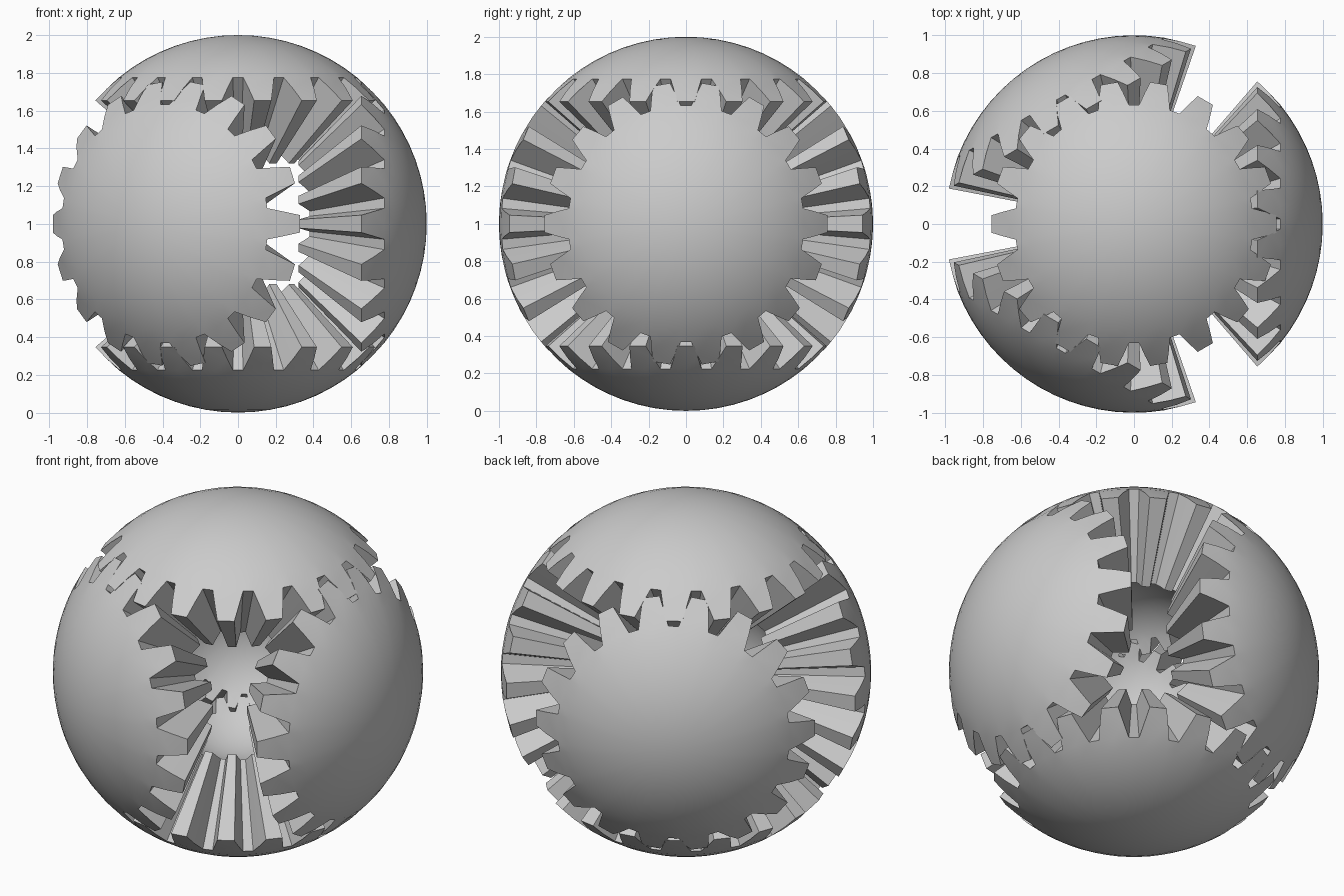
import bpy
import bmesh
from math import radians, sin, cos
from mathutils import Matrix, Vector

cube = bpy.data.objects.get("Cube")
if cube:
    bpy.data.objects.remove(cube)

TEETH = 18
ROOT, TIP = 39.2, 49.2          # polar angles of tooth root and tip, degrees
OUTER, INNER = 1.0, 0.49        # shell radii
RINGS = 8
STEP = 360 / TEETH
# one tooth outline: (offset around the axis, polar angle)
FLANK = [(-7.5, ROOT), (-5.3, 44.3), (-3.5, TIP)]
TOOTH = FLANK + [(-a, t) for a, t in reversed(FLANK)]

grey = bpy.data.materials.new("plain_grey")
grey.use_nodes = True
colour = (0.6, 0.6, 0.6, 1)
grey.diffuse_color = colour
grey.node_tree.nodes["Principled BSDF"].inputs["Base Color"].default_value = colour


def on_sphere(radius, polar, around):
    p, a = radians(polar), radians(around)
    return Vector((sin(p) * cos(a), sin(p) * sin(a), cos(p))) * radius


def add_shell(bm, radius):
    """Domed cap plus tooth ends; returns the rim vertices in order."""
    def smooth_face(verts):
        bm.faces.new(verts).smooth = True

    teeth, base = [], []
    for k in range(TEETH):
        tooth = [bm.verts.new(on_sphere(radius, t, k * STEP + a)) for a, t in TOOTH]
        middle = bm.verts.new(on_sphere(radius, ROOT, k * STEP))
        smooth_face(tooth + [middle])
        teeth += tooth
        base += [tooth[0], middle, tooth[-1]]
    # concentric rings towards the pole
    arounds = [k * STEP + a for k in range(TEETH) for a in (FLANK[0][0], 0, -FLANK[0][0])]
    ring, n = base, len(base)
    for r in range(RINGS - 1, 0, -1):
        inner = [bm.verts.new(on_sphere(radius, ROOT * r / RINGS, a)) for a in arounds]
        for i in range(n):
            j = (i + 1) % n
            smooth_face([ring[i], ring[j], inner[j], inner[i]])
        ring = inner
    pole = bm.verts.new((0, 0, radius))
    for i in range(n):
        smooth_face([ring[i], ring[(i + 1) % n], pole])
    return teeth


# shared bevel gear: outer dome, hollow inner dome, flat tooth flanks
bm = bmesh.new()
outer_rim = add_shell(bm, OUTER)
inner_rim = add_shell(bm, INNER)
count = len(outer_rim)
for i in range(count):
    j = (i + 1) % count
    bm.faces.new([outer_rim[i], outer_rim[j], inner_rim[j], inner_rim[i]])
bmesh.ops.recalc_face_normals(bm, faces=bm.faces)
mesh = bpy.data.meshes.new("bevel_gear")
bm.to_mesh(mesh)
bm.free()
mesh.materials.append(grey)


def place_gear(name, rotation):
    gear = bpy.data.objects.new(name, mesh)
    gear.matrix_world = Matrix.Translation((0, 0, 1)) @ rotation
    bpy.context.collection.objects.link(gear)


def turn(degrees, axis):
    return Matrix.Rotation(radians(degrees), 4, axis)


# poles
place_gear("top_gear", Matrix.Identity(4))
place_gear("bottom_gear", turn(180, "X"))

# equator, turned half a tooth so that they mesh with the poles
for name, heading in (("left_gear", 0), ("back_right_gear", 120), ("front_right_gear", 240)):
    place_gear(name, turn(heading, "Z") @ turn(90, "Y") @ turn(STEP / 2, "Z"))
